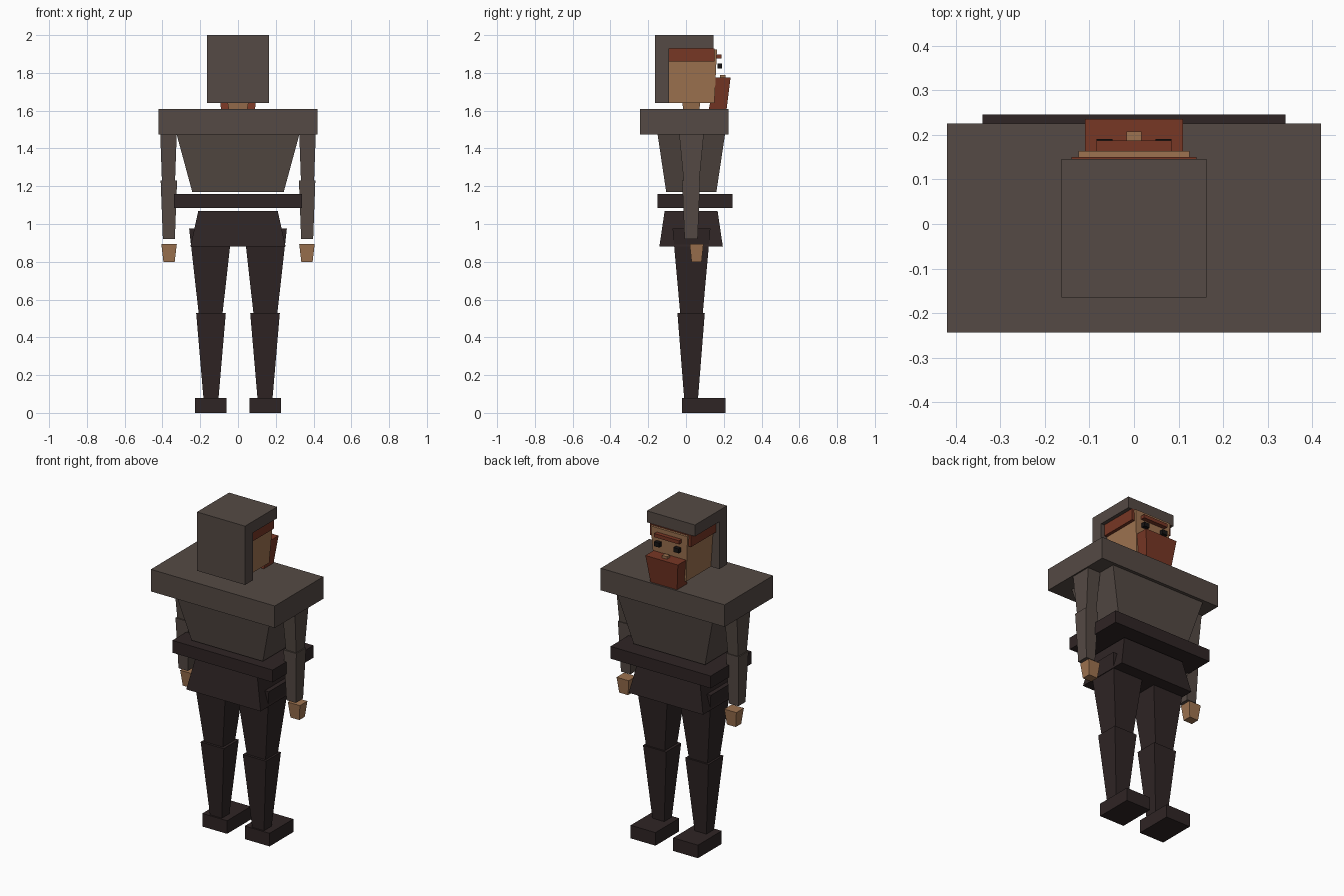
import bpy
import bmesh

cube = bpy.data.objects.get("Cube")
if cube:
    bpy.data.objects.remove(cube, do_unlink=True)


def material(name, red, green, blue):
    mat = bpy.data.materials.new(name)
    mat.use_nodes = True
    colour = (red, green, blue, 1)
    mat.diffuse_color = colour
    mat.node_tree.nodes["Principled BSDF"].inputs["Base Color"].default_value = colour
    return mat


cloth = material("grey brown cloth", red=0.09, green=0.068, blue=0.058)
dark = material("dark trousers", red=0.028, green=0.018, blue=0.018)
skin = material("skin", red=0.34, green=0.17, blue=0.08)
ginger = material("ginger hair", red=0.185, green=0.038, blue=0.018)
black = material("black eye", red=0.008, green=0.007, blue=0.007)


def block(name, mat, bottom, top, width, depth, x=0, y=0, taper=1, taper_depth=None, lean=0):
    """Box whose lower end is scaled by the taper and moved along y by the lean."""
    bm = bmesh.new()
    bmesh.ops.create_cube(bm, size=1)
    for vert in bm.verts:
        across, along = vert.co.x * width, vert.co.y * depth
        shift, height = y, top
        if vert.co.z < 0:
            across *= taper
            along *= taper_depth or taper
            shift, height = y + lean, bottom
        vert.co = (x + across, shift + along, height)
    mesh = bpy.data.meshes.new(name)
    bm.to_mesh(mesh)
    bm.free()
    mesh.materials.append(mat)
    part = bpy.data.objects.new(name, mesh)
    bpy.context.collection.objects.link(part)


def pair(name, mat, x, **shape):
    """The same block on both sides of the body."""
    block("left_" + name, mat, x=x, **shape)
    block("right_" + name, mat, x=-x, **shape)


# Levels shared by neighbouring parts
ankle, knee, crotch = 0.08, 0.53, 0.88
armpit, shoulder_top, chin = 1.475, 1.61, 1.64
hairline, crown = 1.93, 2

# Hood and head
block("hood_back", cloth, bottom=chin, top=crown, width=0.326, depth=0.075, y=-0.127)
block("hood_top", cloth, bottom=hairline, top=crown, width=0.326, depth=0.236, y=0.028)
block("hair_band", ginger, bottom=1.86, top=hairline, width=0.28, depth=0.24, y=0.03)
block("face", skin, bottom=chin, top=hairline - 0.005, width=0.25, depth=0.264, y=0.032,
      taper=0.85, taper_depth=0.95, lean=-0.007)
block("neck", skin, bottom=shoulder_top, top=chin, width=0.11, depth=0.095, y=0.028, taper=0.9)
block("beard", ginger, bottom=shoulder_top, top=1.775, width=0.22, depth=0.08, y=0.196,
      taper=0.82, taper_depth=1.18, lean=-0.028)
block("brow", ginger, bottom=1.876, top=1.898, width=0.168, depth=0.03, y=0.173)
block("nose", skin, bottom=1.765, top=1.79, width=0.034, depth=0.028, y=0.194)
pair("eye", black, bottom=1.822, top=1.849, width=0.036, depth=0.024, x=0.066, y=0.179)

# Upper body
block("shoulders", cloth, bottom=armpit, top=shoulder_top, width=0.84, depth=0.47, y=-0.009)
block("torso", cloth, bottom=1.17, top=armpit, width=0.65, depth=0.357, y=0.028, taper=0.745)
block("belt", dark, bottom=1.085, top=1.16, width=0.68, depth=0.396, y=0.048)
block("hips", dark, bottom=crotch, top=1.07, width=0.42, depth=0.28, y=0.027, taper=1.2)

# Arms
pair("upper_arm", cloth, bottom=1.19, top=armpit, width=0.087, depth=0.13, x=0.368, y=0.029,
     taper=0.77, taper_depth=0.58)
pair("forearm", cloth, bottom=0.92, top=1.23, width=0.087, depth=0.095, x=0.366, y=0.027,
     taper=0.73)
pair("hand", skin, bottom=0.8, top=0.895, width=0.082, depth=0.073, x=0.365, y=0.056,
     taper=0.73)

# Legs
pair("thigh", dark, bottom=knee, top=0.975, width=0.227, depth=0.2, x=0.145, y=0.029,
     taper=0.56, taper_depth=0.6)
pair("shin", dark, bottom=ankle, top=knee, width=0.157, depth=0.145, x=0.143, y=0.027,
     taper=0.51)
pair("foot", dark, bottom=0, top=ankle, width=0.168, depth=0.23, x=0.144, y=0.095)
